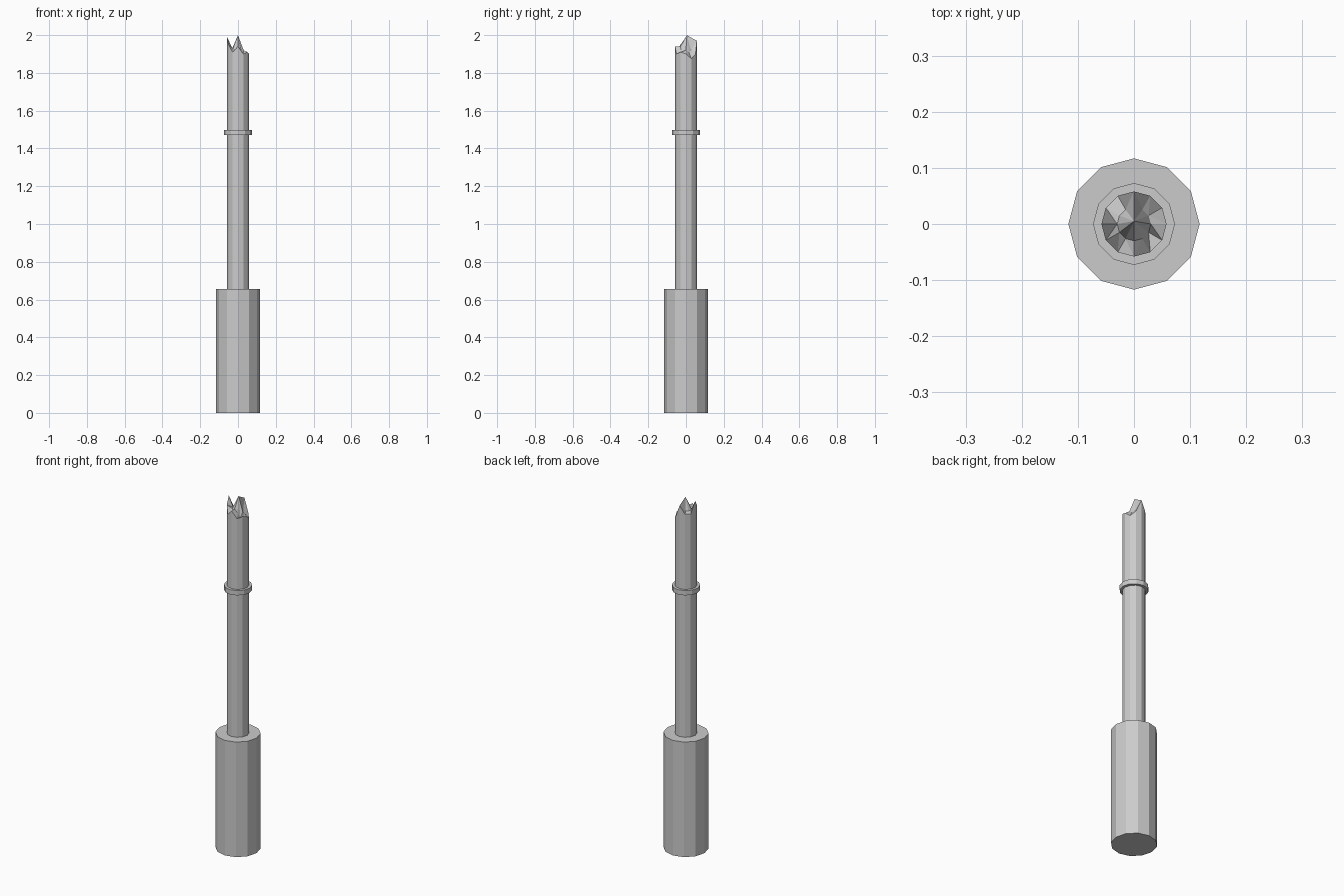
import bpy, bmesh
from math import cos, sin, radians

if "Cube" in bpy.data.objects:
    bpy.data.objects.remove(bpy.data.objects["Cube"])

SIDES = 12


def ring(bm, r, heights):
    return [bm.verts.new((r * cos(radians(30 * i)), r * sin(radians(30 * i)), z))
            for i, z in enumerate(heights)]


def bridge(bm, a, b):
    for i in range(SIDES):
        j = (i + 1) % SIDES
        bm.faces.new((a[i], a[j], b[j], b[i]))


def finish(bm, name):
    bmesh.ops.recalc_face_normals(bm, faces=bm.faces)
    mesh = bpy.data.meshes.new(name)
    bm.to_mesh(mesh)
    bm.free()
    obj = bpy.data.objects.new(name, mesh)
    bpy.context.collection.objects.link(obj)
    return obj


def prism(name, r, z0, z1):
    bm = bmesh.new()
    low, high = ring(bm, r, [z0] * SIDES), ring(bm, r, [z1] * SIDES)
    bridge(bm, low, high)
    bm.faces.new(low[::-1])
    bm.faces.new(high)
    return finish(bm, name)


# Thick base and thin collar
prism("base", 0.117, 0, 0.655)
prism("collar", 0.073, 1.47, 1.497)

# Shaft with a splintered end: jagged rim, inner ring and central splinter
rim = [1.90, 1.875, 1.90, 1.97, 1.925, 1.925, 1.99, 1.95, 1.91, 1.94, 1.90, 1.91]
inner = [1.92, 1.91, 1.92, 1.985, 1.93, 1.93, 1.93, 1.93, 1.92, 1.94, 1.92, 1.89]
bm = bmesh.new()
foot = ring(bm, 0.058, [0.655] * SIDES)
edge = ring(bm, 0.058, rim)
mid = ring(bm, 0.03, inner)
tip = bm.verts.new((0, 0.005, 2.0))
bm.faces.new(foot[::-1])
bridge(bm, foot, edge)
bridge(bm, edge, mid)
for i in range(SIDES):
    bm.faces.new((mid[i], mid[(i + 1) % SIDES], tip))
bmesh.ops.triangulate(bm, faces=[f for f in bm.faces if min(v.co.z for v in f.verts) > 1])
finish(bm, "broken_shaft")
